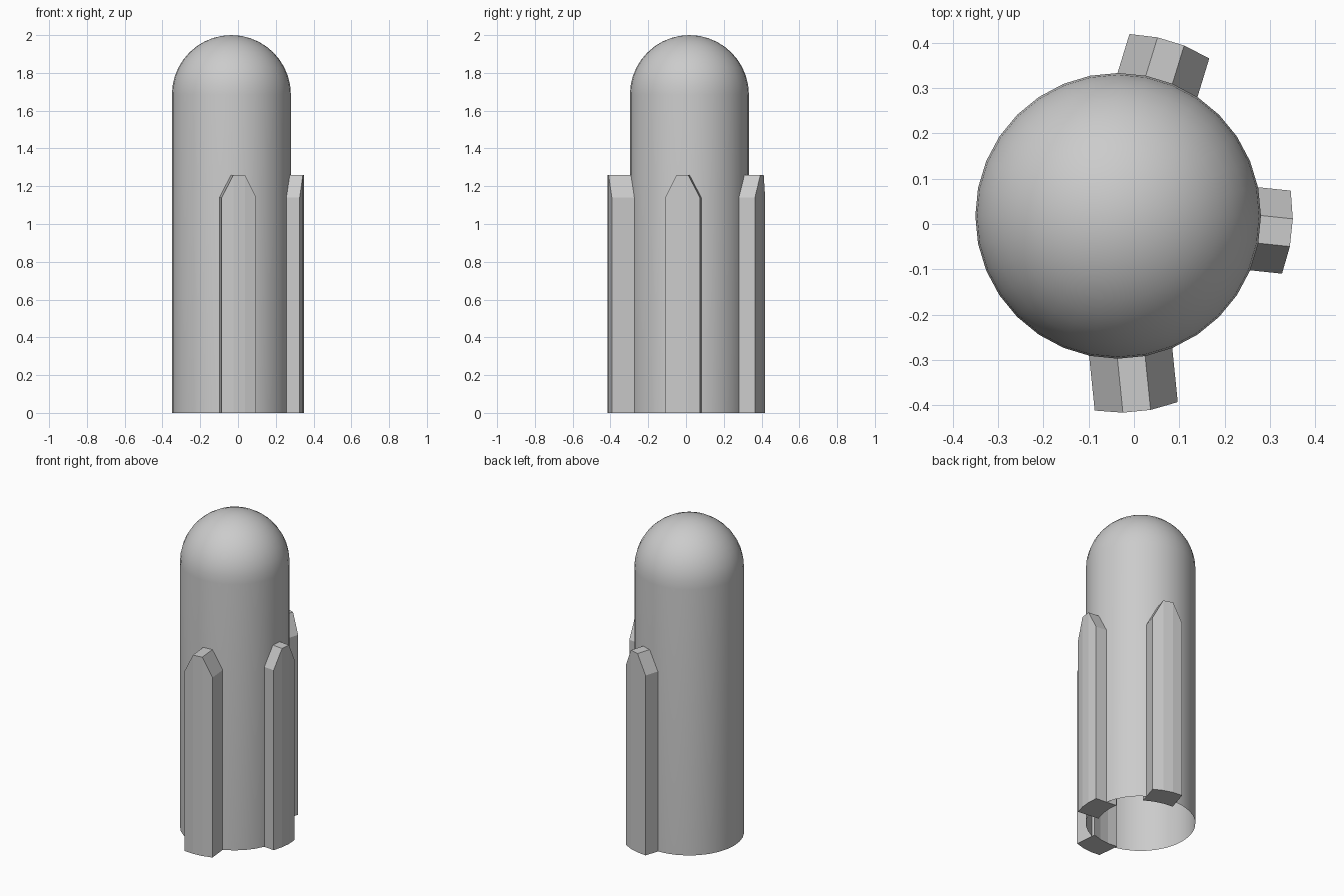
import bpy, bmesh, math
from mathutils import Vector

if "Cube" in bpy.data.objects:
    bpy.data.objects.remove(bpy.data.objects["Cube"])


def finish(bm, name):
    bmesh.ops.recalc_face_normals(bm, faces=bm.faces)
    mesh = bpy.data.meshes.new(name)
    bm.to_mesh(mesh)
    bm.free()
    obj = bpy.data.objects.new(name, mesh)
    bpy.context.collection.objects.link(obj)
    return obj


# Domed tube body, open at the bottom
R, CX, CY, SIDES, RINGS = 0.315, -0.035, 0.018, 32, 10
profile = [(R, 0.0)]
for i in range(RINGS):
    a = math.pi / 2 * i / RINGS
    profile.append((R * math.cos(a), 2 - R + R * math.sin(a)))
bm = bmesh.new()
rings = []
for r, z in profile:
    rings.append([bm.verts.new((CX + r * math.cos(2 * math.pi * k / SIDES),
                                CY + r * math.sin(2 * math.pi * k / SIDES), z))
                  for k in range(SIDES)])
for lo, hi in zip(rings, rings[1:]):
    for k in range(SIDES):
        n = (k + 1) % SIDES
        bm.faces.new((lo[k], lo[n], hi[n], hi[k]))
tip = bm.verts.new((CX, CY, 2))
for k in range(SIDES):
    bm.faces.new((rings[-1][k], rings[-1][(k + 1) % SIDES], tip))
body = finish(bm, "domed_body")
bpy.context.view_layer.objects.active = body
body.select_set(True)
bpy.ops.object.shade_smooth_by_angle(angle=math.radians(35))


# Curved rib with a chamfered top, made of three vertical strips
def rib(name, x, y, angle, half=0.092, depth=0.14, bulge=0.011):
    a = math.radians(angle)
    out = Vector((math.cos(a), math.sin(a), 0))
    side = Vector((-out.y, out.x, 0))
    cols = [(-half, 0, 1.14), (-half / 3, bulge, 1.26),
            (half / 3, bulge, 1.26), (half, 0, 1.14)]
    outline = [(s, b, 0) for s, b, _ in cols]
    bm = bmesh.new()
    grid = []
    for s, b, top in cols:
        outer = Vector((x, y, 0)) + side * s + out * b
        inner = outer - out * depth
        up = Vector((0, 0, top))
        grid.append([bm.verts.new(p) for p in (inner, outer, outer + up, inner + up)])
    for c, d in zip(grid, grid[1:]):
        for k in range(4):
            n = (k + 1) % 4
            bm.faces.new((c[k], c[n], d[n], d[k]))
    bm.faces.new(grid[0])
    bm.faces.new(grid[-1])
    return finish(bm, name)


rib("front_rib", 0.005, -0.402, -84.2)
rib("right_rib", 0.336, -0.018, -6)
rib("back_rib", 0.078, 0.392, 73)
